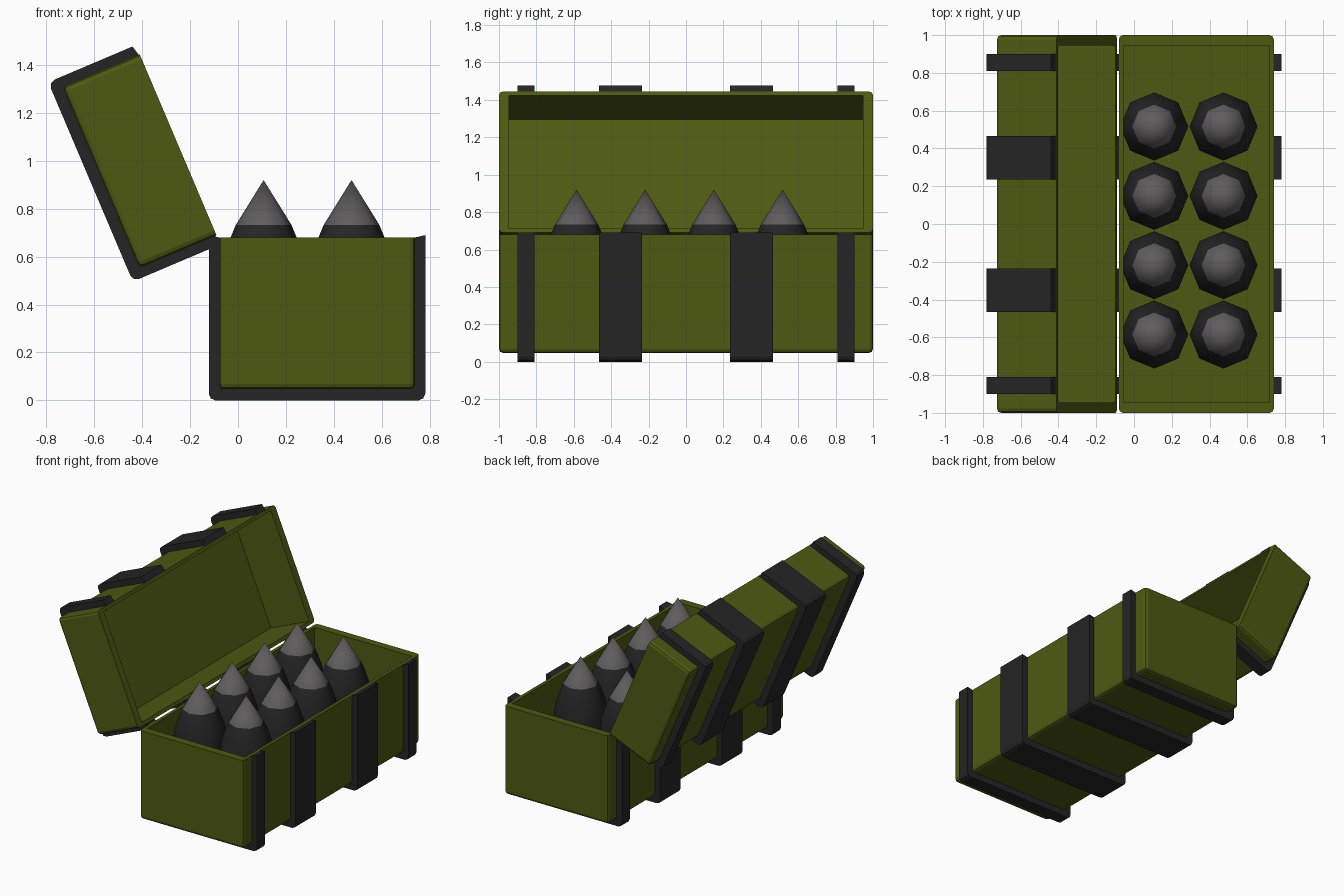
import bpy, bmesh, math

if "Cube" in bpy.data.objects:
    bpy.data.objects.remove(bpy.data.objects["Cube"])


def material(name, rgb):
    m = bpy.data.materials.new(name)
    m.diffuse_color = (*rgb, 1)
    m.use_nodes = True
    m.node_tree.nodes["Principled BSDF"].inputs["Base Color"].default_value = m.diffuse_color
    return m


GREEN = material("olive green", (0.076, 0.100, 0.006))
BLACK = material("dark grey", (0.018, 0.018, 0.019))
GREY = material("tip grey", (0.115, 0.107, 0.112))


def finish(name, bm, mats, loc, tilt=0.0):
    bmesh.ops.recalc_face_normals(bm, faces=bm.faces)
    me = bpy.data.meshes.new(name)
    bm.to_mesh(me)
    bm.free()
    for m in mats:
        me.materials.append(m)
    ob = bpy.data.objects.new(name, me)
    ob.location = loc
    ob.rotation_euler[1] = tilt
    bpy.context.collection.objects.link(ob)
    return ob


def tray(name, x0, x1, depth, loc, tilt=0.0):
    """Hollow box, open at local z = 0, outer edges rounded."""
    bm = bmesh.new()
    bmesh.ops.create_cube(bm, size=1)
    for v in bm.verts:
        v.co = ((x0 + x1) / 2 + v.co.x * (x1 - x0), v.co.y * 2, (v.co.z - 0.5) * depth)
    edges = [e for e in bm.edges if min(v.co.z for v in e.verts) < -0.01]
    bmesh.ops.bevel(bm, geom=edges, offset=0.022, segments=2, profile=0.5, affect='EDGES')
    bm.normal_update()
    top = max(bm.faces, key=lambda f: f.calc_center_median().z + f.normal.z)
    # rim, then cavity
    bmesh.ops.inset_individual(bm, faces=[top], thickness=0.024)
    for v in top.verts:
        v.co.y *= 0.945 / 0.976
    inner = bmesh.ops.extrude_discrete_faces(bm, faces=[top])["faces"][0]
    for v in inner.verts:
        v.co.z = -depth + 0.022
    return finish(name, bm, [GREEN], loc, tilt)


def strap(name, x0, x1, depth, end, y, width, loc, tilt=0.0):
    """U-shaped band around a tray with chamfered corners."""
    t, c, e = 0.042, 0.028, 0.01
    lo, hi, bot = x0 - t, x1 + t, -depth - 0.047
    pts = [(lo, end), (lo, bot + c), (lo + c * .3, bot + c * .3), (lo + c, bot),
           (hi - c, bot), (hi - c * .3, bot + c * .3), (hi, bot + c), (hi, end),
           (x1 - e, -0.002), (x1 - e, e - depth), (x0 + e, e - depth), (x0 + e, -0.002)]
    bm = bmesh.new()
    face = bm.faces.new([bm.verts.new((x, y - width / 2, z)) for x, z in pts])
    ext = bmesh.ops.extrude_face_region(bm, geom=[face], use_keep_orig=True)["geom"]
    bmesh.ops.translate(bm, vec=(0, width, 0),
                        verts=[g for g in ext if isinstance(g, bmesh.types.BMVert)])
    return finish(name, bm, [BLACK], loc, tilt)


def shell(name, loc):
    """Eight-sided pointed round with a grey tip."""
    prof = [(0.18, 0.075), (0.18, 0.5), (0.165, 0.6), (0.138, 0.68), (0.116, 0.733)]
    bm = bmesh.new()
    rings = [[bm.verts.new((r * math.cos(i * math.pi / 4), r * math.sin(i * math.pi / 4), z))
              for i in range(8)] for r, z in prof]
    tip = bm.verts.new((0, 0, 0.92))
    bm.faces.new(rings[0][::-1])
    for i in range(8):
        j = (i + 1) % 8
        for a, b in zip(rings, rings[1:]):
            bm.faces.new((a[i], a[j], b[j], b[i]))
        bm.faces.new((rings[-1][i], rings[-1][j], tip)).material_index = 1
    for f in bm.faces:
        f.smooth = len(f.verts) < 8
    return finish(name, bm, [BLACK, GREY], loc)


# crate body and open lid
BODY, LID, TILT = (-0.08, 0, 0.68), (-0.09, 0, 0.69), math.radians(67)
tray("crate_body", 0, 0.82, 0.633, BODY)
tray("crate_lid", -0.82, 0, 0.35, LID, TILT)

# two wide and two narrow bands on each half
for i, (y, w) in enumerate([(-0.855, 0.09), (-0.35, 0.23), (0.35, 0.23), (0.855, 0.09)]):
    strap(f"body_strap_{i + 1}", 0, 0.82, 0.633, 0.01, y, w, BODY)
    strap(f"lid_strap_{i + 1}", -0.82, 0, 0.35, -0.015, y, w, LID, TILT)

# two columns of four shells
for col, x in enumerate((0.107, 0.474)):
    for row in range(4):
        shell(f"shell_{col + 1}_{row + 1}", (x, -0.585 + 0.367 * row, 0))
